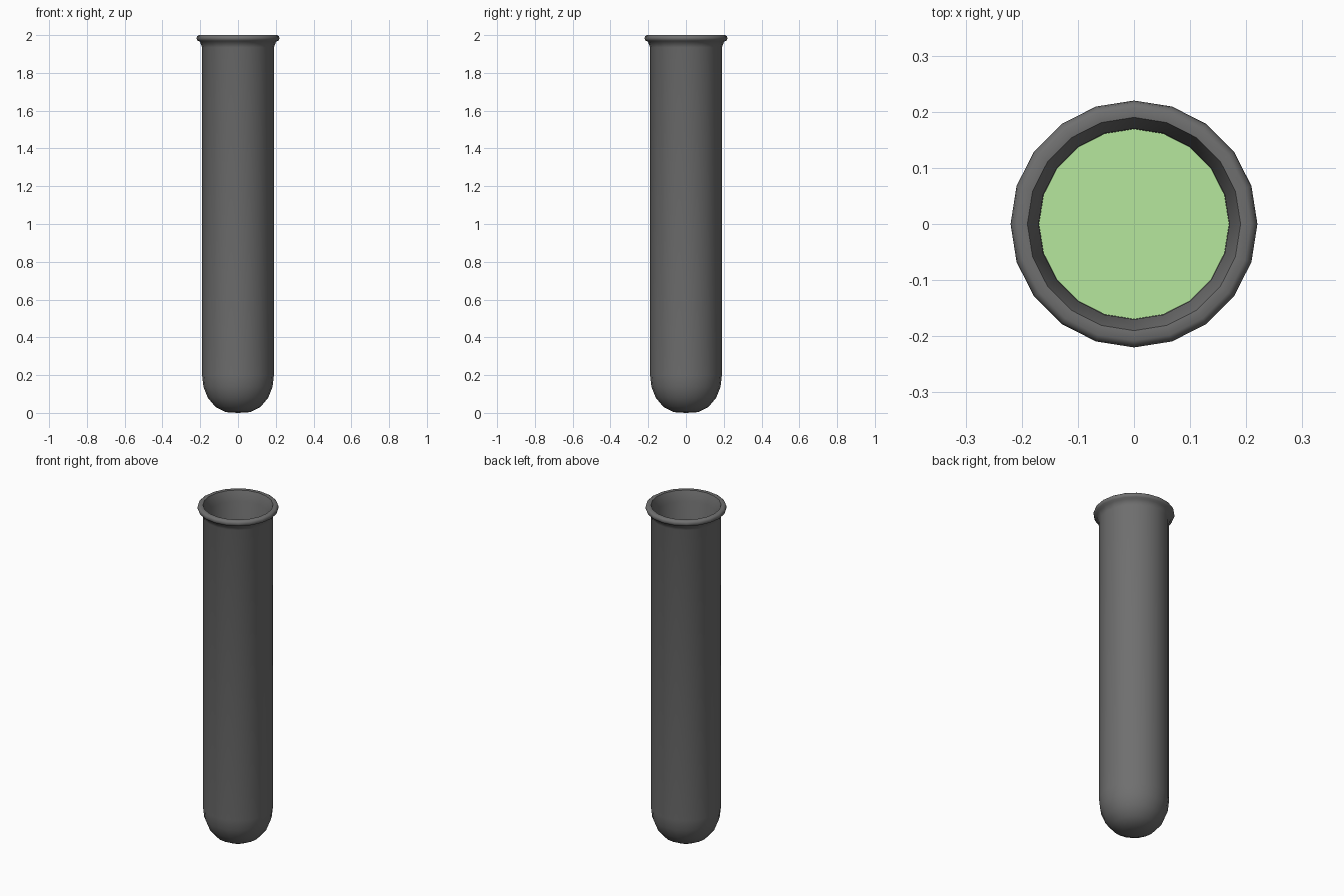
import bpy, bmesh
from math import sin, cos, pi

if "Cube" in bpy.data.objects:
    bpy.data.objects.remove(bpy.data.objects["Cube"])

SIDES = 20


def bowl(scale=1.0, lift=0.0):
    """Rounded bottom profile, slightly flattened at the pole."""
    points = [(0.065, 0.004), (0.12, 0.032), (0.16, 0.08), (0.183, 0.138), (0.19, 0.2)]
    return [(r * scale, z * scale + lift) for r, z in points]


def lathe(name, profile, start_pole, end_pole, colour, angle):
    """Spin a profile around z, closing both ends on pole points."""
    bm = bmesh.new()
    rings = [[bm.verts.new((r * cos(2 * pi * k / SIDES), r * sin(2 * pi * k / SIDES), z))
              for k in range(SIDES)] for r, z in profile]
    first, last = bm.verts.new((0, 0, start_pole)), bm.verts.new((0, 0, end_pole))
    for k in range(SIDES):
        n = (k + 1) % SIDES
        bm.faces.new((first, rings[0][n], rings[0][k]))
        bm.faces.new((last, rings[-1][k], rings[-1][n]))
        for a, b in zip(rings, rings[1:]):
            bm.faces.new((a[k], a[n], b[n], b[k]))
    bmesh.ops.recalc_face_normals(bm, faces=bm.faces)
    mesh = bpy.data.meshes.new(name)
    bm.to_mesh(mesh)
    bm.free()
    mat = bpy.data.materials.new(name + "_colour")
    mat.diffuse_color = (*colour, 1)
    mat.use_nodes = True
    mat.node_tree.nodes["Principled BSDF"].inputs["Base Color"].default_value = mat.diffuse_color
    mesh.materials.append(mat)
    obj = bpy.data.objects.new(name, mesh)
    bpy.context.collection.objects.link(obj)
    bpy.ops.object.select_all(action='DESELECT')
    obj.select_set(True)
    bpy.context.view_layer.objects.active = obj
    bpy.ops.object.shade_smooth_by_angle(angle=angle * pi / 180)
    return obj


# Tube: outer wall, flared rounded lip, then back down the inner wall
outer = bowl() + [(0.19, 1.935)]
lip = [(0.202, 1.966), (0.215, 1.971), (0.22, 1.982), (0.217, 1.994), (0.208, 2.0), (0.19, 1.998)]
inner = [(0.17, 1.94)] + bowl(0.17 / 0.19, 0.02)[::-1]
lathe("glass_tube", outer + lip + inner, 0.0, 0.02, (0.16, 0.16, 0.16), 62)

# Liquid: rounded fill with a flat top
lathe("liquid", bowl(0.1695 / 0.19, 0.021) + [(0.1695, 1.0)], 0.021, 1.0,
      (0.47, 0.80, 0.34), 40)
